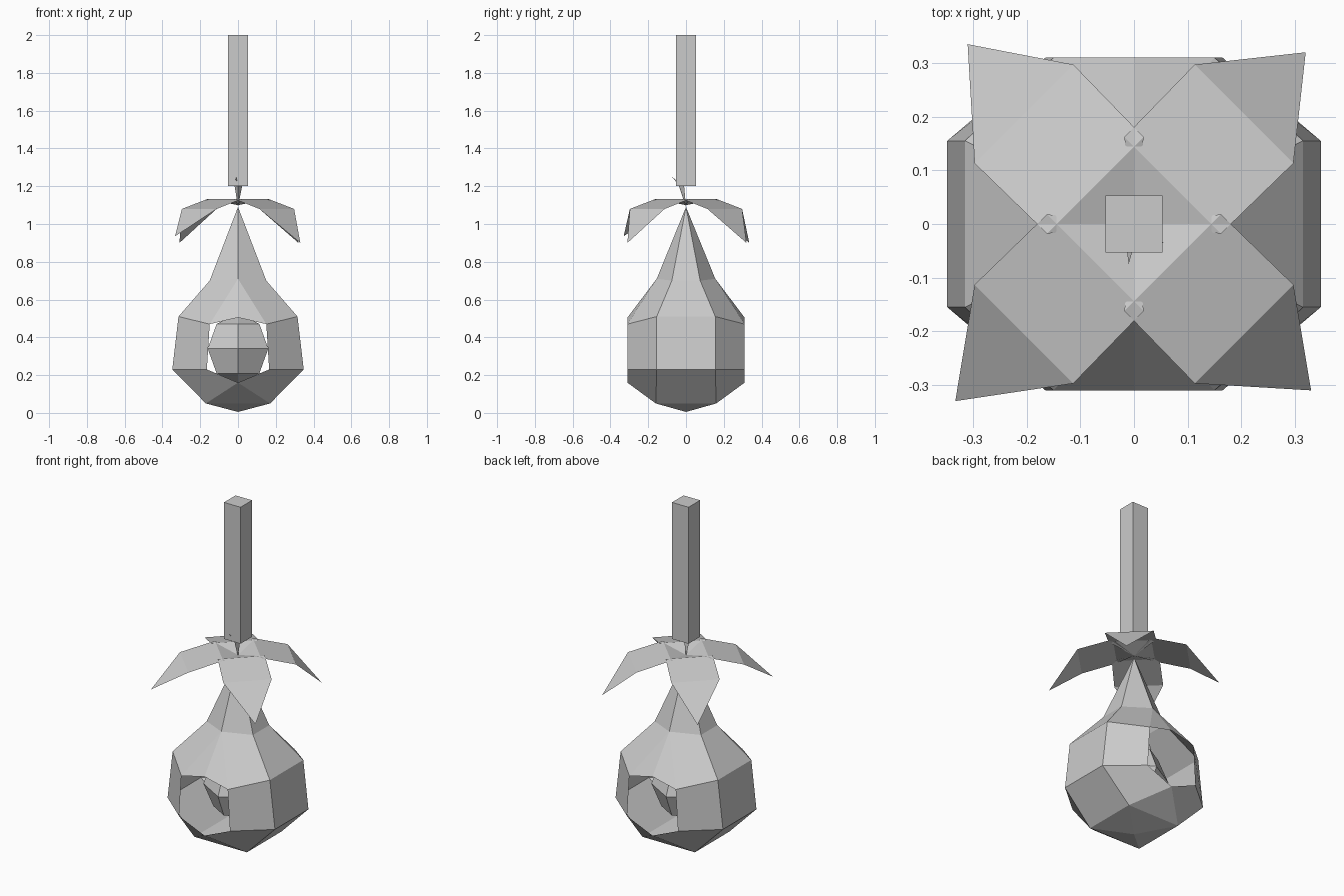
import bpy, bmesh
from mathutils import Vector

if "Cube" in bpy.data.objects:
    bpy.data.objects.remove(bpy.data.objects["Cube"])

mat = bpy.data.materials.new("plain grey")
mat.diffuse_color = (0.6, 0.6, 0.6, 1)
mat.use_nodes = True
mat.node_tree.nodes["Principled BSDF"].inputs["Base Color"].default_value = mat.diffuse_color


def add_mesh(name, verts, faces, outward_from):
    """Flat shaded object whose faces all point away from a given point."""
    bm = bmesh.new()
    vs = [bm.verts.new(v) for v in verts]
    for f in faces:
        face = bm.faces.new([vs[i] for i in f])
        face.normal_update()
        if face.normal.dot(face.calc_center_median() - Vector(outward_from)) < 0:
            face.normal_flip()
    me = bpy.data.meshes.new(name)
    bm.to_mesh(me)
    bm.free()
    me.materials.append(mat)
    ob = bpy.data.objects.new(name, me)
    bpy.context.collection.objects.link(ob)
    return ob


# Hollow pod: one quarter (x > 0, y < 0), open at the front, mirrored twice
pod_verts = [
    (0, 0, 0.005),                                                   # 0 bottom point
    (0.17, 0, 0.05), (0.17, -0.16, 0.05), (0, -0.16, 0.05),          # 1-3 base square
    (0, -0.31, 0.16),                                                # 4 lower lip
    (0.348, 0, 0.23), (0.348, -0.155, 0.23), (0.165, -0.31, 0.23),   # 5-7 widest ring
    (0.315, 0, 0.51), (0.315, -0.155, 0.51), (0.15, -0.31, 0.47),    # 8-10 shoulder
    (0, -0.31, 0.505),                                               # 11 upper lip
    (0.15, 0, 0.70), (0.15, -0.075, 0.70), (0, -0.155, 0.71),        # 12-14 neck
    (0, 0, 1.09),                                                    # 15 top point
]
pod_faces = [
    (0, 1, 2), (0, 2, 3), (3, 2, 4), (1, 5, 6, 2), (2, 6, 7, 4),
    (5, 8, 9, 6), (6, 9, 10, 7), (8, 12, 13, 9), (9, 13, 14, 10),
    (10, 14, 11), (12, 15, 13), (13, 15, 14),
]
pod = add_mesh("hollow_pod", pod_verts, pod_faces, (0, 0, 0.4))
mirror = pod.modifiers.new("quarters", 'MIRROR')
mirror.use_axis = (True, True, False)
mirror.use_clip = True

# Seed ball inside the pod
bpy.ops.mesh.primitive_uv_sphere_add(segments=6, ring_count=4, radius=0.185,
                                     location=(0, 0, 0.34))
seed = bpy.context.object
seed.name = "seed_ball"
seed.data.materials.append(mat)

# Four drooping leaves around the top of the pod
tips = [(1, -1, 0.33, 0.31, 0.90), (1, 1, 0.32, 0.32, 0.90),
        (-1, 1, 0.31, 0.335, 0.90), (-1, -1, 0.333, 0.33, 0.935)]
for i, (sx, sy, tx, ty, tz) in enumerate(tips):
    verts = [(0, 0, 1.10),
             (sx * 0.162, -sy * 0.018, 1.132), (-sx * 0.018, sy * 0.162, 1.132),
             (sx * 0.297, sy * 0.113, 1.08), (sx * 0.113, sy * 0.297, 1.08),
             (sx * tx, sy * ty, tz)]
    add_mesh(f"leaf_{i + 1}", verts, [(0, 1, 2), (1, 3, 4, 2), (3, 5, 4)], (0, 0, 0))

# Small twisted bud joining the leaves to the stem
bud_verts = [(0, 0, 1.09), (-0.018, -0.01, 1.20), (0.022, -0.01, 1.20),
             (0.0, -0.04, 1.21), (-0.01, -0.075, 1.25), (0.055, -0.035, 1.23)]
add_mesh("twisted_bud", bud_verts,
         [(0, 1, 2), (0, 1, 3), (0, 2, 3), (1, 3, 4), (2, 3, 5)], (0, 0, 1.18))

# Square hanging stem
bpy.ops.mesh.primitive_cube_add(size=1, location=(0, 0, 1.6))
stem = bpy.context.object
stem.name = "stem"
stem.scale = (0.107, 0.107, 0.8)
stem.data.materials.append(mat)
